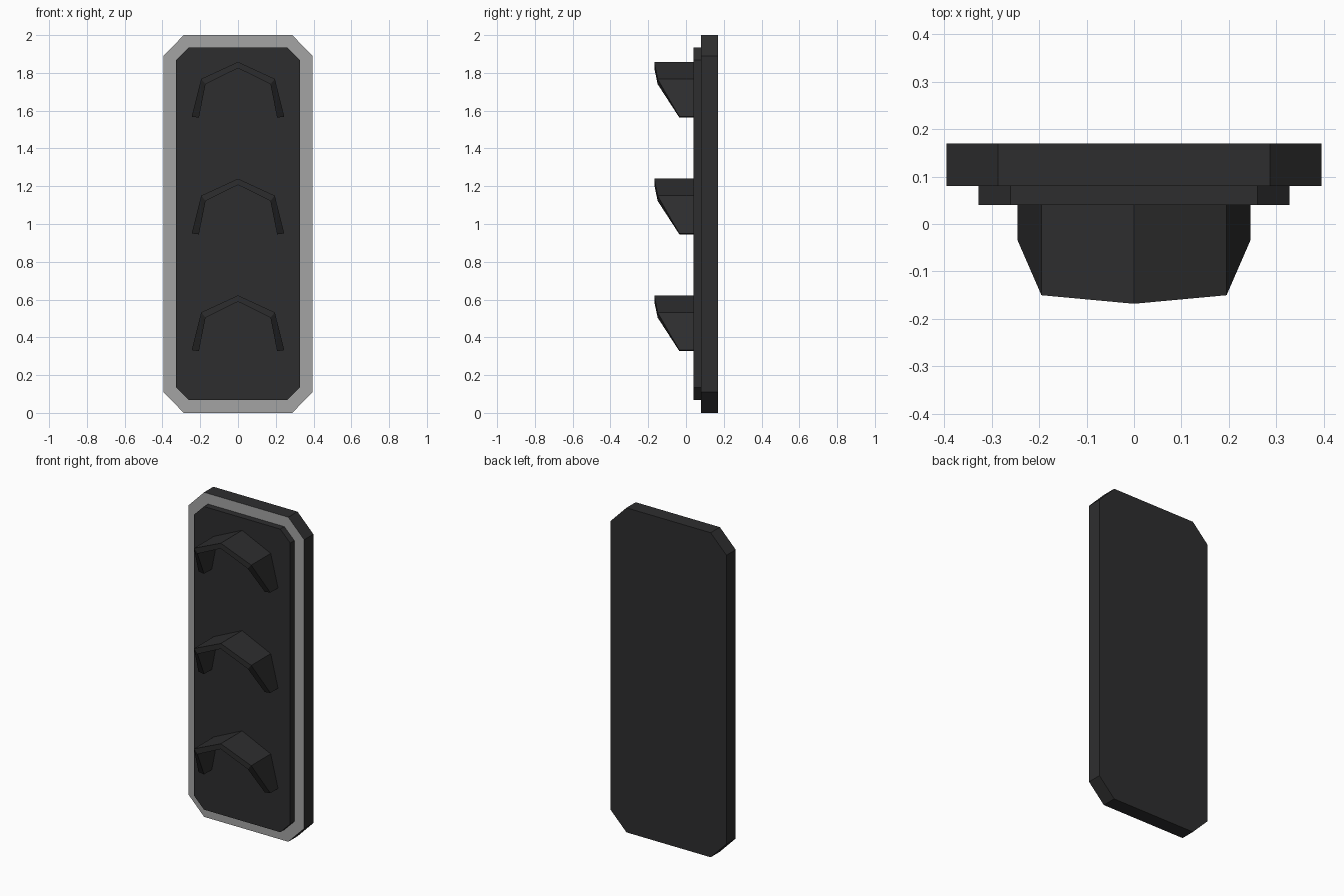
import bpy, bmesh

if "Cube" in bpy.data.objects:
    bpy.data.objects.remove(bpy.data.objects["Cube"])


def material(name, value):
    m = bpy.data.materials.new(name)
    m.diffuse_color = (*value, 1)
    m.use_nodes = True
    m.node_tree.nodes["Principled BSDF"].inputs["Base Color"].default_value = m.diffuse_color
    return m


dark = material("dark_grey", (0.027, 0.027, 0.028))
light = material("light_grey", (0.37, 0.37, 0.37))


def finish(bm, name, mats):
    bmesh.ops.recalc_face_normals(bm, faces=bm.faces[:])
    mesh = bpy.data.meshes.new(name)
    bm.to_mesh(mesh)
    bm.free()
    for m in mats:
        mesh.materials.append(m)
    obj = bpy.data.objects.new(name, mesh)
    bpy.context.collection.objects.link(obj)
    return obj


def chamfered_plate(name, w, z0, z1, cut, cut_z, y0, y1, mats):
    """Upright rectangular plate with clipped corners, front at y0."""
    outline = [(w - cut, z0), (w, z0 + cut_z), (w, z1 - cut_z), (w - cut, z1),
               (cut - w, z1), (-w, z1 - cut_z), (-w, z0 + cut_z), (cut - w, z0)]
    bm = bmesh.new()
    face = bm.faces.new([bm.verts.new((x, y1, z)) for x, z in outline])
    ext = bmesh.ops.extrude_face_region(bm, geom=[face], use_keep_orig=True)
    for v in ext["geom"]:
        if isinstance(v, bmesh.types.BMVert):
            v.co.y = y0
    bm.normal_update()
    # front face takes the last material
    for f in bm.faces:
        if all(abs(v.co.y - y0) < 1e-5 for v in f.verts):
            f.material_index = len(mats) - 1
    return finish(bm, name, mats)


# back plate with pale front border, and raised front panel
chamfered_plate("back_plate", 0.395, 0.0, 2.0, 0.108, 0.11, 0.08, 0.17, [dark, light])
chamfered_plate("front_panel", 0.328, 0.067, 1.935, 0.068, 0.068, 0.04, 0.085, [dark])


def visor(name, top):
    """Folded hood: stations of (outer x, outer drop, inner x, inner drop, front y)."""
    half = [(0.245, 0.29, 0.207, 0.295, -0.035),
            (0.195, 0.09, 0.172, 0.118, -0.15)]
    stations = half + [(0, 0, 0, 0.033, -0.168)]
    stations += [(-a, b, -c, d, y) for a, b, c, d, y in reversed(half)]
    bm = bmesh.new()
    rings = []
    for ox, oz, ix, iz, y in stations:
        rings.append([bm.verts.new(p) for p in (
            (ox, 0.042, top - oz), (ox, y, top - oz),
            (ix, y, top - iz), (ix, 0.042, top - iz))])
    for a, b in zip(rings, rings[1:]):
        for i in range(4):
            j = (i + 1) % 4
            bm.faces.new((a[i], a[j], b[j], b[i]))
    bm.faces.new(rings[0])
    bm.faces.new(rings[-1])
    finish(bm, name, [dark])


# three visors down the panel
for n, label in enumerate(("upper", "middle", "lower")):
    visor(label + "_visor", 1.858 - 0.618 * n)
